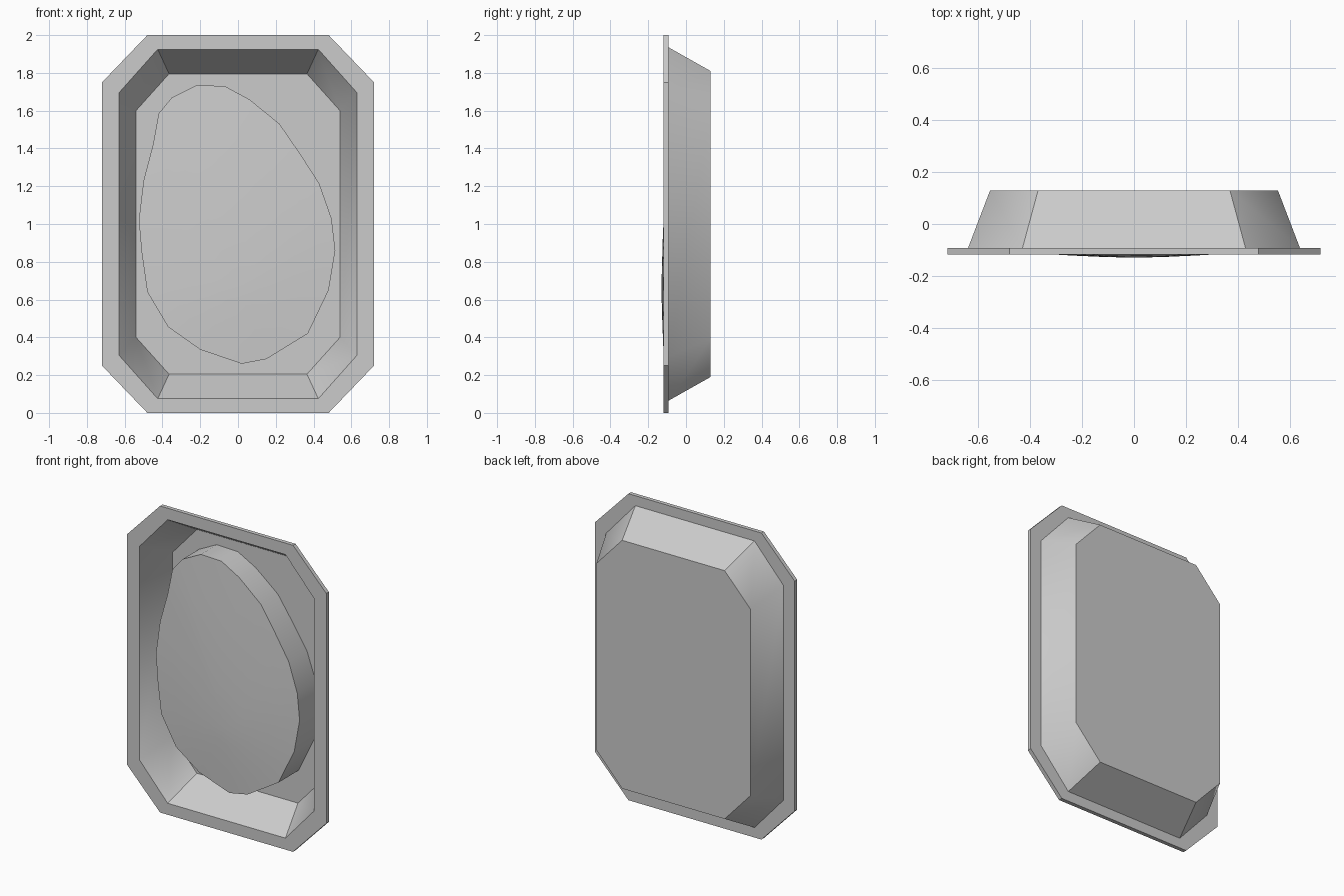
import bpy, bmesh

if "Cube" in bpy.data.objects:
    bpy.data.objects.remove(bpy.data.objects["Cube"])


def octagon(w, c, z0, zc, y):
    """Chamfered rectangle, mirrored about x = 0 and z = 1."""
    q = [(w, zc), (c, z0)]
    low = q + [(-x, z) for x, z in reversed(q)]
    ring = low + [(x, 2 - z) for x, z in reversed(low)]
    return [(x, y, z) for x, z in ring]


def loft(bm, rings):
    """Bridge successive rings with quads and return the ring vertices."""
    vs = [[bm.verts.new(p) for p in r] for r in rings]
    for a, b in zip(vs, vs[1:]):
        n = len(a)
        for i in range(n):
            bm.faces.new((a[i], a[(i + 1) % n], b[(i + 1) % n], b[i]))
    return vs


def finish(bm, name):
    bmesh.ops.recalc_face_normals(bm, faces=bm.faces[:])
    for f in bm.faces:
        f.smooth = True
    me = bpy.data.meshes.new(name)
    bm.to_mesh(me)
    bm.free()
    ob = bpy.data.objects.new(name, me)
    bpy.context.collection.objects.link(ob)
    return ob


# Tray: back plate, sloped wall, flange, then the recess down to its floor
bm = bmesh.new()
rings = loft(bm, [
    octagon(0.555, 0.37, 0.19, 0.39, 0.13),
    octagon(0.64, 0.43, 0.065, 0.30, -0.092),
    octagon(0.72, 0.48, 0.0, 0.25, -0.092),
    octagon(0.72, 0.48, 0.0, 0.25, -0.118),
    octagon(0.63, 0.425, 0.075, 0.305, -0.118),
    octagon(0.54, 0.365, 0.205, 0.40, 0.097),
])
bm.faces.new(rings[0])
bm.faces.new(rings[-1])
for e in bm.edges:
    e.smooth = False
# Wall corners between the long sides and the chamfers are shaded smooth
for a, b in ((0, 1), (4, 5)):
    for i in (0, 3, 4, 7):
        bm.edges.get((rings[a][i], rings[b][i])).smooth = True
finish(bm, "tray")

# Slab lying in the tray: egg outline, straight sides, gently domed front
outline = [(-.42, 1.585), (-.35, 1.67), (-.22, 1.735), (-.07, 1.73),
           (.06, 1.66), (.22, 1.53), (.33, 1.37), (.43, 1.215),
           (.495, 1.03), (.515, .86), (.48, .65), (.37, .42),
           (.15, .285), (.02, .26), (-.20, .335), (-.37, .455),
           (-.48, .64), (-.51, .85), (-.525, 1.02), (-.50, 1.23), (-.45, 1.42)]
cx, cz, peak = 0.0, 0.68, -0.13


def dome_ring(t):
    pts = []
    for x, z in outline:
        rim = -0.116 + 0.026 * (z - 0.26) + 0.012 * max(0, z - 0.9) ** 2
        pts.append((cx + (x - cx) * t, peak + (rim - peak) * t ** 1.5, cz + (z - cz) * t))
    return pts


bm = bmesh.new()
base = [(x, 0.099, z) for x, z in outline]
rings = loft(bm, [base] + [dome_ring(t) for t in (1, 0.75, 0.5, 0.25)])
bm.faces.new(rings[0])
tip = bm.verts.new((cx, peak, cz))
n = len(outline)
for i in range(n):
    bm.faces.new((rings[-1][i], rings[-1][(i + 1) % n], tip))
for r in rings[:2]:
    for i in range(n):
        bm.edges.get((r[i], r[(i + 1) % n])).smooth = False
finish(bm, "domed_slab")
